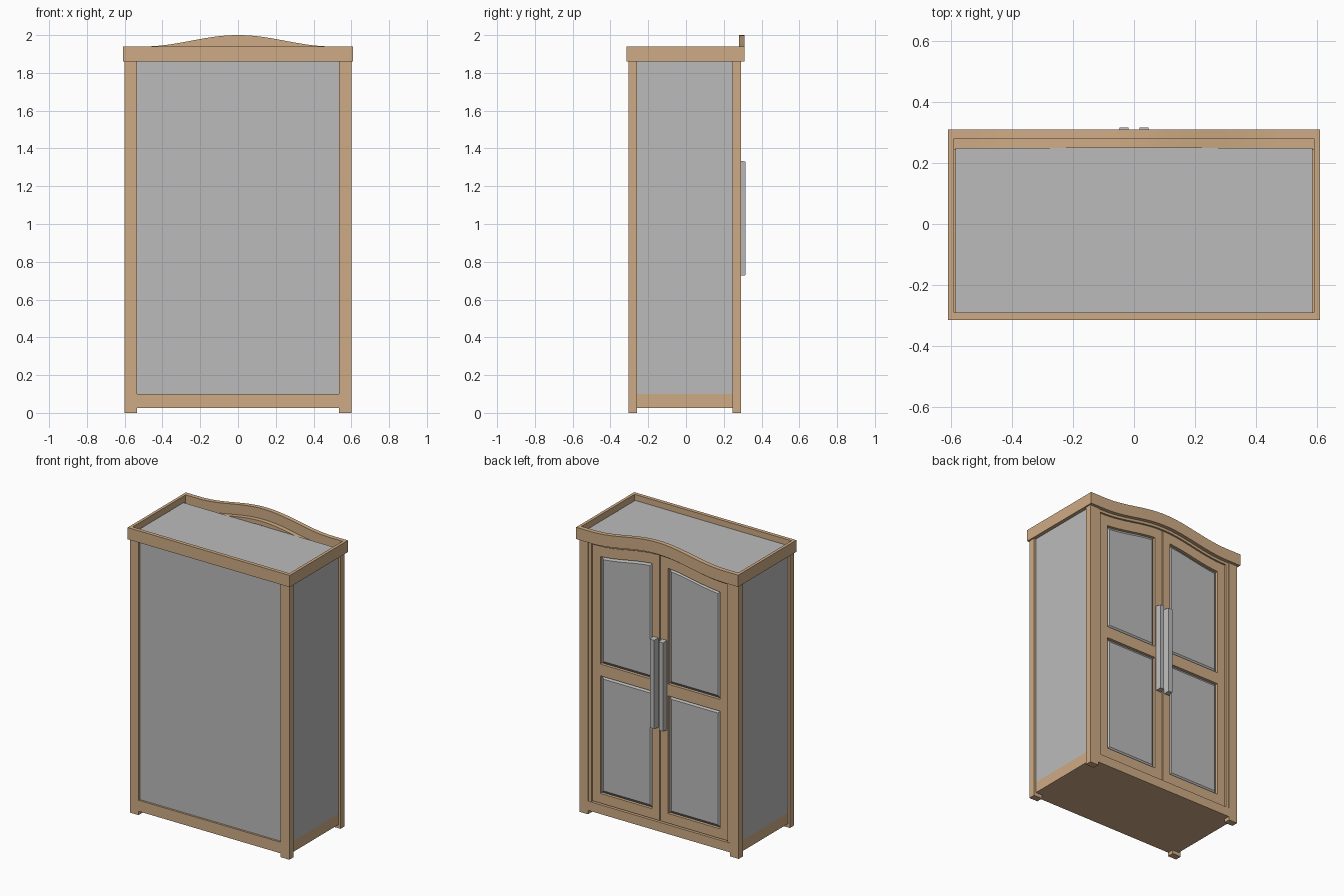
import bpy, bmesh, math

if "Cube" in bpy.data.objects:
    bpy.data.objects.remove(bpy.data.objects["Cube"])


def material(name, rgb):
    m = bpy.data.materials.new(name)
    m.diffuse_color = (*rgb, 1)
    m.use_nodes = True
    m.node_tree.nodes["Principled BSDF"].inputs["Base Color"].default_value = m.diffuse_color
    return m


WOOD = material("light wood", (0.62, 0.41, 0.235))
GREY = material("grey", (0.5, 0.5, 0.5))


def arch(x):
    """Bell-shaped rise of the front top edge."""
    return 0.03 * (1 + math.cos(math.pi * x / 0.5)) if abs(x) < 0.5 else 0.0


def prism(bm, x0, x1, z0, z1, y0, y1, low=0, high=0, n=1, inset=0):
    """Slab in the xz plane; low/high = 1 makes that edge follow the arch.
    inset tapers the +y face."""
    def ring(y, b):
        xs = [x0 + b + (x1 - x0 - 2 * b) * i / n for i in range(n + 1)]
        pts = [(x, z0 + b + low * arch(x)) for x in xs]
        pts += [(x, z1 - b + high * arch(x)) for x in reversed(xs)]
        return [bm.verts.new((x, y, z)) for x, z in pts]
    a, b = ring(y0, 0), ring(y1, inset)
    k = len(a)
    for i in range(k):
        j = (i + 1) % k
        bm.faces.new((a[i], a[j], b[j], b[i]))
    for r in (a, b):
        for i in range(n):
            bm.faces.new((r[i], r[i + 1], r[k - 2 - i], r[k - 1 - i]))


def part(name, mat, *slabs):
    """One object from several prisms (args tuple plus options dict)."""
    bm = bmesh.new()
    for args, opts in slabs:
        prism(bm, *args, **opts)
    bmesh.ops.recalc_face_normals(bm, faces=bm.faces)
    me = bpy.data.meshes.new(name)
    bm.to_mesh(me)
    bm.free()
    me.materials.append(mat)
    ob = bpy.data.objects.new(name, me)
    bpy.context.collection.objects.link(ob)
    return ob


def slab(*args, **opts):
    return args, opts


def sides(s, a, b):
    return (a, b) if s > 0 else (-b, -a)


# Cabinet body and base
part("cabinet_body", GREY, slab(-0.585, 0.585, 0.1, 1.9, -0.29, 0.25))
part("base", WOOD, slab(-0.585, 0.585, 0.025, 0.1, -0.29, 0.25))
part("back_apron", WOOD, slab(-0.54, 0.54, 0.025, 0.1, -0.303, -0.29))
part("door_side_apron", WOOD, slab(-0.54, 0.54, 0.025, 0.088, 0.25, 0.287))

# Crown rim, arched on the door side
part("crown", WOOD,
     slab(-0.61, 0.61, 1.86, 1.94, -0.315, -0.29),
     slab(-0.61, -0.59, 1.86, 1.94, -0.29, 0.28),
     slab(0.59, 0.61, 1.86, 1.94, -0.29, 0.28),
     slab(-0.61, 0.61, 1.86, 1.94, 0.28, 0.31, low=1, high=1, n=48))
part("crown_underside", WOOD,
     slab(-0.6, 0.6, 1.86, 1.875, -0.3, 0.245))
part("arched_top_rail", WOOD,
     slab(-0.535, 0.535, 1.842, 1.87, 0.25, 0.285, low=1, high=1, n=48))

for s, side in ((1, "right"), (-1, "left")):
    # Corner posts and the door jamb
    x0, x1 = sides(s, 0.535, 0.6)
    part(side + "_back_post", WOOD, slab(x0, x1, 0, 1.87, -0.305, -0.26))
    part(side + "_door_side_post", WOOD, slab(x0, x1, 0, 1.87, 0.245, 0.29))
    x0, x1 = sides(s, 0.512, 0.535)
    part(side + "_jamb", WOOD, slab(x0, x1, 0.088, 1.86, 0.25, 0.285))

    # Door frame: two stiles, three rails
    o0, o1 = sides(s, 0.45, 0.508)
    i0, i1 = sides(s, 0.003, 0.06)
    p0, p1 = sides(s, 0.06, 0.45)
    part(side + "_door_frame", WOOD,
         slab(o0, o1, 0.094, 1.838, 0.25, 0.278, high=1, n=6),
         slab(i0, i1, 0.094, 1.838, 0.25, 0.278, high=1, n=6),
         slab(p0, p1, 0.094, 0.16, 0.25, 0.278),
         slab(p0, p1, 0.96, 1.04, 0.25, 0.278),
         slab(p0, p1, 1.77, 1.838, 0.25, 0.278, low=1, high=1, n=20))

    # Raised door panels with sloped borders
    part(side + "_lower_panel", GREY,
         slab(p0, p1, 0.16, 0.96, 0.258, 0.272, inset=0.02))
    part(side + "_upper_panel", GREY,
         slab(p0, p1, 1.04, 1.77, 0.258, 0.272, high=1, n=20, inset=0.02))

    # Long handle
    h0, h1 = sides(s, 0.014, 0.052)
    part(side + "_handle", GREY,
         slab(h0, h1, 0.725, 1.335, 0.278, 0.316, inset=0.004))
